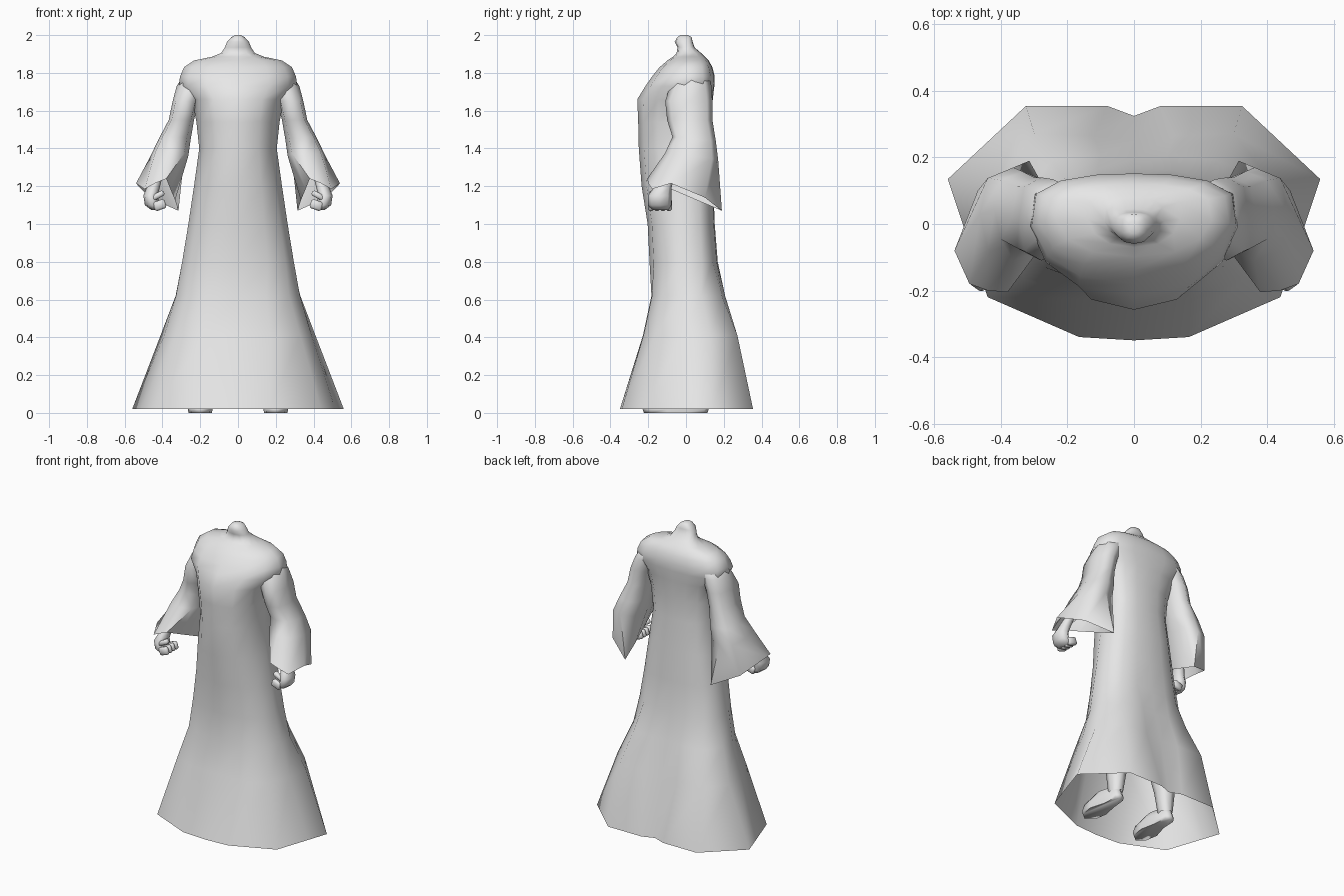
import bpy, bmesh, math
from mathutils import Vector, Matrix

if "Cube" in bpy.data.objects:
    bpy.data.objects.remove(bpy.data.objects["Cube"])

grey = bpy.data.materials.new("pale_grey")
grey.diffuse_color = (0.8, 0.8, 0.8, 1)
grey.use_nodes = True
grey.node_tree.nodes["Principled BSDF"].inputs["Base Color"].default_value = grey.diffuse_color


def finish(name, bm, mirror=False, angle=75):
    me = bpy.data.meshes.new(name)
    bm.to_mesh(me)
    bm.free()
    me.materials.append(grey)
    ob = bpy.data.objects.new(name, me)
    bpy.context.collection.objects.link(ob)
    bpy.ops.object.select_all(action='DESELECT')
    ob.select_set(True)
    bpy.context.view_layer.objects.active = ob
    bpy.ops.object.shade_smooth_by_angle(angle=math.radians(angle))
    if mirror:
        ob.modifiers.new("Mirror", 'MIRROR')
    return ob


def loft(bm, rings, cap_start=False, cap_end=False):
    # rings run counter-clockwise seen from above, from low to high
    loops = [[bm.verts.new(p) for p in r] for r in rings]
    n = len(rings[0])
    for a, b in zip(loops, loops[1:]):
        for i in range(n):
            j = (i + 1) % n
            bm.faces.new((a[i], a[j], b[j], b[i]))
    if cap_start:
        bm.faces.new(loops[0][::-1])
    if cap_end:
        bm.faces.new(loops[-1])


def both_sides(half):
    return half + [(-x, y, z) for x, y, z in half[-2:0:-1]]


def oval(z, cx, cy, rx, ry, n=8, tilt=0.0, power=1.0):
    # power below 1 makes the oval boxier
    pts = []
    for i in range(n):
        a = math.tau * i / n
        c, s = math.cos(a), math.sin(a)
        x = rx * math.copysign(abs(c) ** power, c) if abs(c) > 1e-6 else 0
        y = ry * math.copysign(abs(s) ** power, s) if abs(s) > 1e-6 else 0
        pts.append((cx + x, cy + y, z + tilt * y))
    return pts


# Robe body: flared hem with a notch at the back, then slim sections to the neck
ANGLES = [-90, -62, -35, -8, 20, 48, 72, 90]


def body_ring(z, w, yf, yb, ym):
    half = []
    for d in ANGLES:
        c, s = math.cos(math.radians(d)), math.sin(math.radians(d))
        x = 0 if abs(d) == 90 else w * c ** 0.85
        y = ym + (yf - ym) * (-s) ** 0.95 if s < 0 else ym + (yb - ym) * s ** 0.65
        half.append((x, y, z))
    return both_sides(half)


skirt = [
    (.02, [(0, -.35), (.165, -.34), (.44, -.22), (.515, 0),
           (.56, .135), (.325, .355), (.08, .355), (0, .325)]),
    (.41, [(0, -.228), (.17, -.225), (.33, -.165), (.39, -.02),
           (.41, .13), (.30, .272), (.12, .265), (0, .25)]),
    (.62, [(0, -.183), (.15, -.18), (.27, -.13), (.328, -.02),
           (.33, .08), (.25, .19), (.10, .207), (0, .197)]),
]
sections = [
    (0.80, .298, -.193, .168, 0),
    (1.00, .265, -.203, .152, 0),
    (1.20, .235, -.235, .145, 0),
    (1.40, .207, -.25, .13, 0),
    (1.54, .222, -.253, .13, 0),
    (1.66, .245, -.258, .142, .02),
    (1.73, .315, -.215, .15, .03),
    (1.78, .31, -.18, .152, .03),
    (1.83, .288, -.14, .14, .03),
    (1.866, .235, -.098, .12, .03),
    (1.885, .14, -.07, .10, .03),
    (1.905, .09, -.05, .08, .02),
    (1.935, .07, -.045, .045, 0),
    (1.965, .058, -.06, .035, 0),
    (1.99, .035, -.045, .03, 0),
    (2.00, .015, -.03, .01, -.01),
]
bm = bmesh.new()
loft(bm, [both_sides([(x, y, z) for x, y in pts]) for z, pts in skirt] +
     [body_ring(*s) for s in sections], cap_end=True)
finish("robe_body", bm)

# Bell sleeves with a slanted open cuff
cuff = [(.54, -.08, 1.215), (.47, .10, 1.14), (.315, .19, 1.07), (.333, .06, 1.125),
        (.358, -.08, 1.185), (.38, -.205, 1.24), (.44, -.20, 1.215), (.495, -.18, 1.185)]
arm = [oval(1.36, .363, .03, .10, .14, tilt=-.12, power=.75),
       oval(1.45, .335, .043, .085, .115, tilt=-.1, power=.75),
       oval(1.55, .30, .02, .067, .12, power=.75),
       oval(1.65, .278, .015, .068, .125, power=.75),
       oval(1.73, .245, .025, .08, .11),
       oval(1.80, .205, .035, .075, .08)]
bm = bmesh.new()
loft(bm, [cuff] + arm, cap_end=True)
finish("sleeve", bm, mirror=True)

# Fists: wrist and palm, curled fingers, thumb
bm = bmesh.new()
loft(bm, [oval(1.075, .435, -.135, .025, .045),
          oval(1.10, .455, -.14, .038, .062),
          oval(1.15, .463, -.14, .038, .062),
          oval(1.19, .45, -.125, .035, .048),
          oval(1.24, .435, -.10, .032, .035),
          oval(1.32, .41, -.06, .032, .035)], cap_start=True, cap_end=True)
finish("palm", bm, mirror=True)

bm = bmesh.new()
for i in range(4):
    y = -.185 + i * .032
    m = (Matrix.Translation(Vector((.415, y, 1.10))) @ Matrix.Rotation(.35, 4, 'Y')
         @ Matrix.Diagonal((.065, .03, .05, 1)))
    bmesh.ops.create_cube(bm, size=1, matrix=m)
bmesh.ops.bevel(bm, geom=bm.edges[:], offset=.009, segments=1, affect='EDGES')
finish("fingers", bm, mirror=True)

bm = bmesh.new()
m = (Matrix.Translation(Vector((.425, -.175, 1.15))) @ Matrix.Rotation(.5, 4, 'Y')
     @ Matrix.Diagonal((.075, .035, .03, 1)))
bmesh.ops.create_cube(bm, size=1, matrix=m)
bmesh.ops.bevel(bm, geom=bm.edges[:], offset=.008, segments=1, affect='EDGES')
finish("thumb", bm, mirror=True)

# Shoes: a sole outline, wide at the toe, rising to the instep
sole = [(.20, .12), (.165, .10), (.155, 0), (.135, -.10), (.15, -.19), (.20, -.23),
        (.25, -.19), (.265, -.10), (.235, 0), (.23, .10)]


def shoe_ring(z, s, back):
    return [(.2 + (x - .2) * s, back + (y - back) * s, z) for x, y in sole]


bm = bmesh.new()
loft(bm, [shoe_ring(0, .96, -.05), shoe_ring(.02, 1, -.05), shoe_ring(.06, .9, -.03),
          shoe_ring(.10, .6, .05)], cap_start=True, cap_end=True)
finish("shoe", bm, mirror=True)

# Lower legs rising from the shoes inside the skirt
bm = bmesh.new()
loft(bm, [oval(.06, .195, .06, .04, .05), oval(.20, .19, .06, .06, .065),
          oval(.40, .17, .04, .08, .085)], cap_end=True)
finish("lower_leg", bm, mirror=True)
